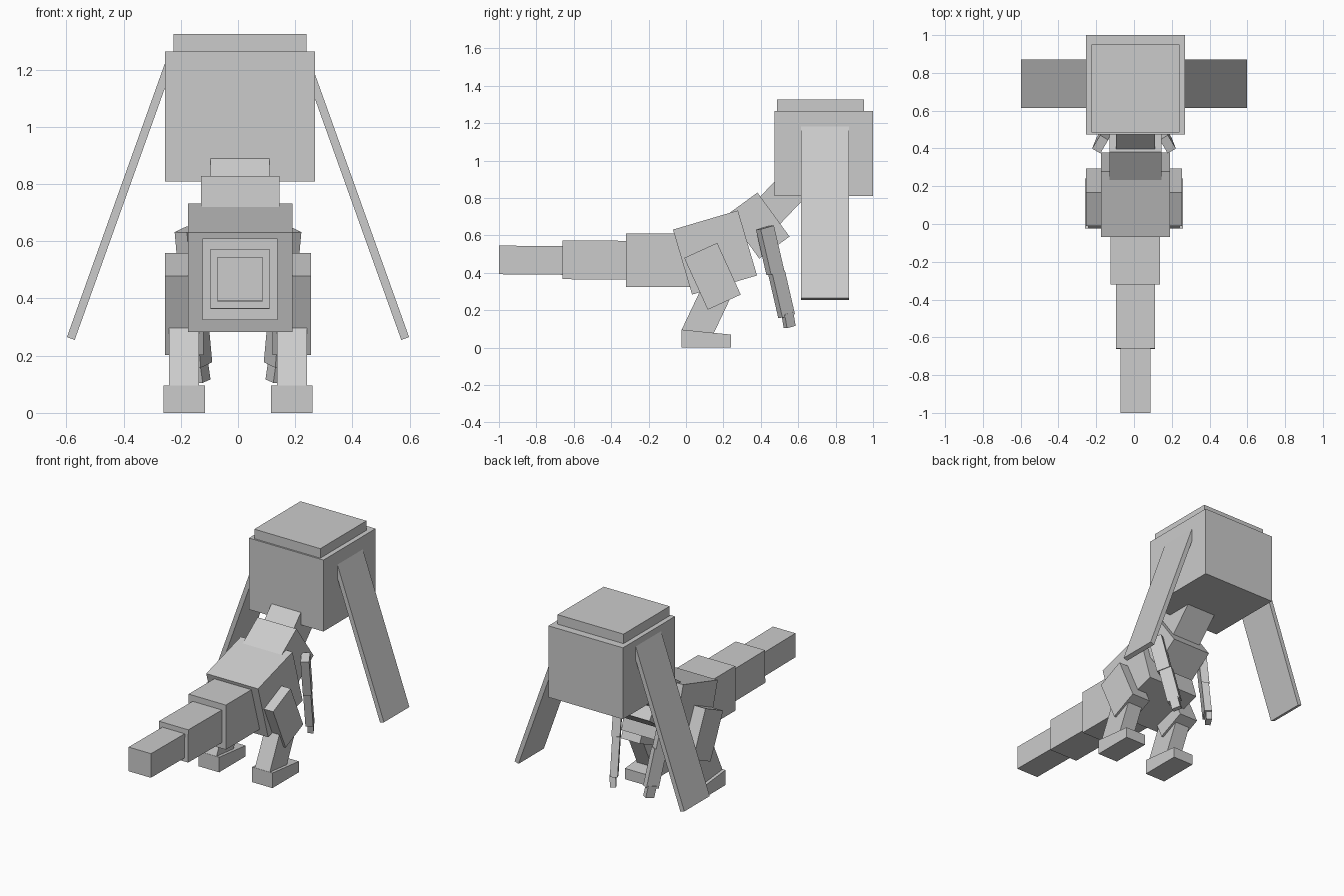
import bpy
from math import radians

if "Cube" in bpy.data.objects:
    bpy.data.objects.remove(bpy.data.objects["Cube"], do_unlink=True)

GREY = (0.6, 0.6, 0.6, 1.0)
mat = bpy.data.materials.new("plain grey")
mat.use_nodes = True
mat.diffuse_color = GREY
mat.node_tree.nodes["Principled BSDF"].inputs["Base Color"].default_value = GREY
mat.node_tree.nodes["Principled BSDF"].inputs["Roughness"].default_value = 0.8

MID = 0.0075  # the trunk sits slightly off the centre line


def box(name, center, size, rx=0, ry=0, rz=0):
    """Box turned about z first, then y, then x (degrees)."""
    bpy.ops.mesh.primitive_cube_add(size=1, location=center)
    ob = bpy.context.object
    ob.name = name
    for v in ob.data.vertices:
        v.co = [c * s for c, s in zip(v.co, size)]
    ob.rotation_mode = 'ZYX'
    ob.rotation_euler = (radians(rx), radians(ry), radians(rz))
    ob.data.materials.append(mat)
    return ob


def pair(name, center, size, rx=0, ry=0, rz=0):
    """Left box and its mirrored right twin."""
    x, y, z = center
    return [box(f"{label}_{name}", (side * x, y, z), size, rx, side * ry, side * rz)
            for label, side in (("left", 1), ("right", -1))]


# Head and cap
box("head", (MID, 0.737, 1.037), (0.525, 0.525, 0.455))
box("head_cap", (MID, 0.718, 1.29), (0.465, 0.465, 0.07))

# Trunk and neck
box("body", (MID, 0.155, 0.508), (0.365, 0.362, 0.362), rx=16.4)
box("lower_neck", (MID, 0.387, 0.652), (0.275, 0.2, 0.291), rx=36.1)
box("upper_neck", (MID, 0.513, 0.8), (0.207, 0.23, 0.178), rx=46.5)

# Tail, thick to thin
box("tail_base", (MID, -0.135, 0.467), (0.262, 0.37, 0.284))
box("tail_middle", (MID, -0.485, 0.468), (0.207, 0.35, 0.208), rx=-0.5)
box("tail_tip", (MID, -0.825, 0.467), (0.158, 0.35, 0.153), rx=-0.5)

# Long hanging ears
pair("ear", (0.411, 0.743, 0.745), (0.029, 0.256, 1.03), ry=-19.7)

# Legs
pair("thigh", (0.188, 0.1415, 0.381), (0.133, 0.194, 0.304), rx=24.5)
pair("shin", (0.188, 0.108, 0.1815), (0.105, 0.163, 0.27), rx=-25.4)
for foot in pair("foot", (0.188, 0.108, 0.048), (0.145, 0.266, 0.096)):
    for v in foot.data.vertices:  # the instep slopes down to the toe
        if v.co.z > 0 and v.co.y > 0:
            v.co.z -= 0.027

# Arms, turned slightly forward
pair("upper_arm", (0.168, 0.45, 0.52), (0.05, 0.085, 0.25), rx=13, ry=5, rz=30)
pair("forearm", (0.14, 0.511, 0.285), (0.045, 0.08, 0.24), rx=13, ry=5, rz=30)
pair("hand", (0.13, 0.548, 0.147), (0.035, 0.055, 0.075), rx=10, ry=8, rz=30)
